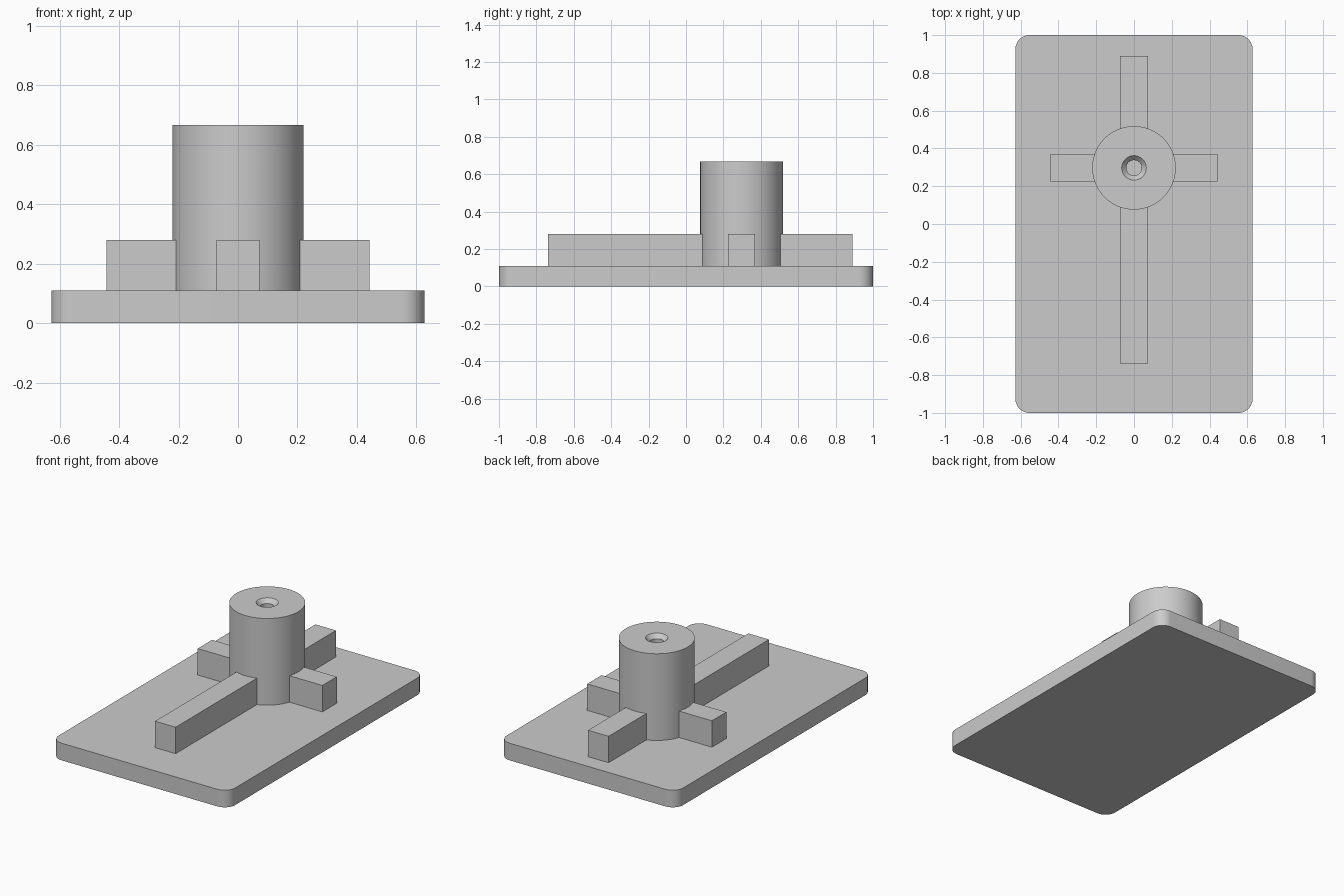
import bpy, bmesh, math

if "Cube" in bpy.data.objects:
    bpy.data.objects.remove(bpy.data.objects["Cube"])

grey = bpy.data.materials.new("light_grey")
grey.diffuse_color = (0.6, 0.6, 0.6, 1)
grey.use_nodes = True
grey.node_tree.nodes["Principled BSDF"].inputs["Base Color"].default_value = grey.diffuse_color

BOSS_Y = 0.297        # centre of the boss
PLATE_TOP = 0.11
BOSS_TOP = 0.667
RIB_TOP = 0.28
SEGMENTS = 96


def finish(name, bm):
    bmesh.ops.recalc_face_normals(bm, faces=bm.faces)
    mesh = bpy.data.meshes.new(name)
    bm.to_mesh(mesh)
    bm.free()
    mesh.materials.append(grey)
    obj = bpy.data.objects.new(name, mesh)
    bpy.context.collection.objects.link(obj)
    return obj


def prism(name, outline, z0, z1):
    """Extrude a flat outline from z0 to z1."""
    bm = bmesh.new()
    face = bm.faces.new([bm.verts.new((x, y, z0)) for x, y in outline])
    top = bmesh.ops.extrude_face_region(bm, geom=[face])
    verts = [v for v in top["geom"] if isinstance(v, bmesh.types.BMVert)]
    bmesh.ops.translate(bm, verts=verts, vec=(0, 0, z1 - z0))
    return finish(name, bm)


def lathe(name, profile):
    """Closed solid from (radius, z) rings around the boss axis."""
    bm = bmesh.new()
    rings = []
    for r, z in profile:
        angles = [2 * math.pi * i / SEGMENTS for i in range(SEGMENTS)]
        rings.append([bm.verts.new((r * math.cos(a), BOSS_Y + r * math.sin(a), z))
                      for a in angles])
    for low, high in zip(rings, rings[1:]):
        for i in range(SEGMENTS):
            j = (i + 1) % SEGMENTS
            bm.faces.new((low[i], low[j], high[j], high[i]))
    bm.faces.new(rings[0])
    bm.faces.new(rings[-1])
    return finish(name, bm)


def rectangle(x0, x1, y0, y1):
    return [(x0, y0), (x1, y0), (x1, y1), (x0, y1)]


def combine(target, other, operation):
    mod = target.modifiers.new(other.name, "BOOLEAN")
    mod.object = other
    mod.operation = operation
    mod.solver = "EXACT"
    bpy.context.view_layer.objects.active = target
    bpy.ops.object.modifier_apply(modifier=mod.name)
    bpy.data.objects.remove(other, do_unlink=True)


# Base plate with rounded corners
R = 0.075
outline = []
for k, (sx, sy) in enumerate([(1, 1), (-1, 1), (-1, -1), (1, -1)]):
    for i in range(13):
        a = math.pi / 2 * (k + i / 12)
        outline.append((sx * (0.628 - R) + R * math.cos(a),
                        sy * (1.0 - R) + R * math.sin(a)))
body = prism("base_plate", outline, 0, PLATE_TOP)

# Boss, long rib and cross rib, sunk into the plate and fused
sunk = PLATE_TOP / 2
boss = lathe("boss", [(0.221, sunk), (0.221, BOSS_TOP)])
long_rib = prism("long_rib", rectangle(-0.073, 0.073, -0.738, 0.89), sunk, RIB_TOP)
cross_rib = prism("cross_rib", rectangle(-0.443, 0.443, BOSS_Y - 0.073, BOSS_Y + 0.073),
                  sunk - 0.01, RIB_TOP)
for part in (boss, long_rib, cross_rib):
    combine(body, part, "UNION")

# Countersunk blind hole down the boss
drill = lathe("drill", [(0.041, PLATE_TOP + 0.003), (0.041, BOSS_TOP - 0.026),
                        (0.065, BOSS_TOP), (0.065, BOSS_TOP + 0.05)])
combine(body, drill, "DIFFERENCE")

body.name = "ribbed_base_with_boss"
bpy.ops.object.select_all(action="DESELECT")
body.select_set(True)
bpy.context.view_layer.objects.active = body
bpy.ops.object.shade_smooth_by_angle(angle=math.radians(30))
